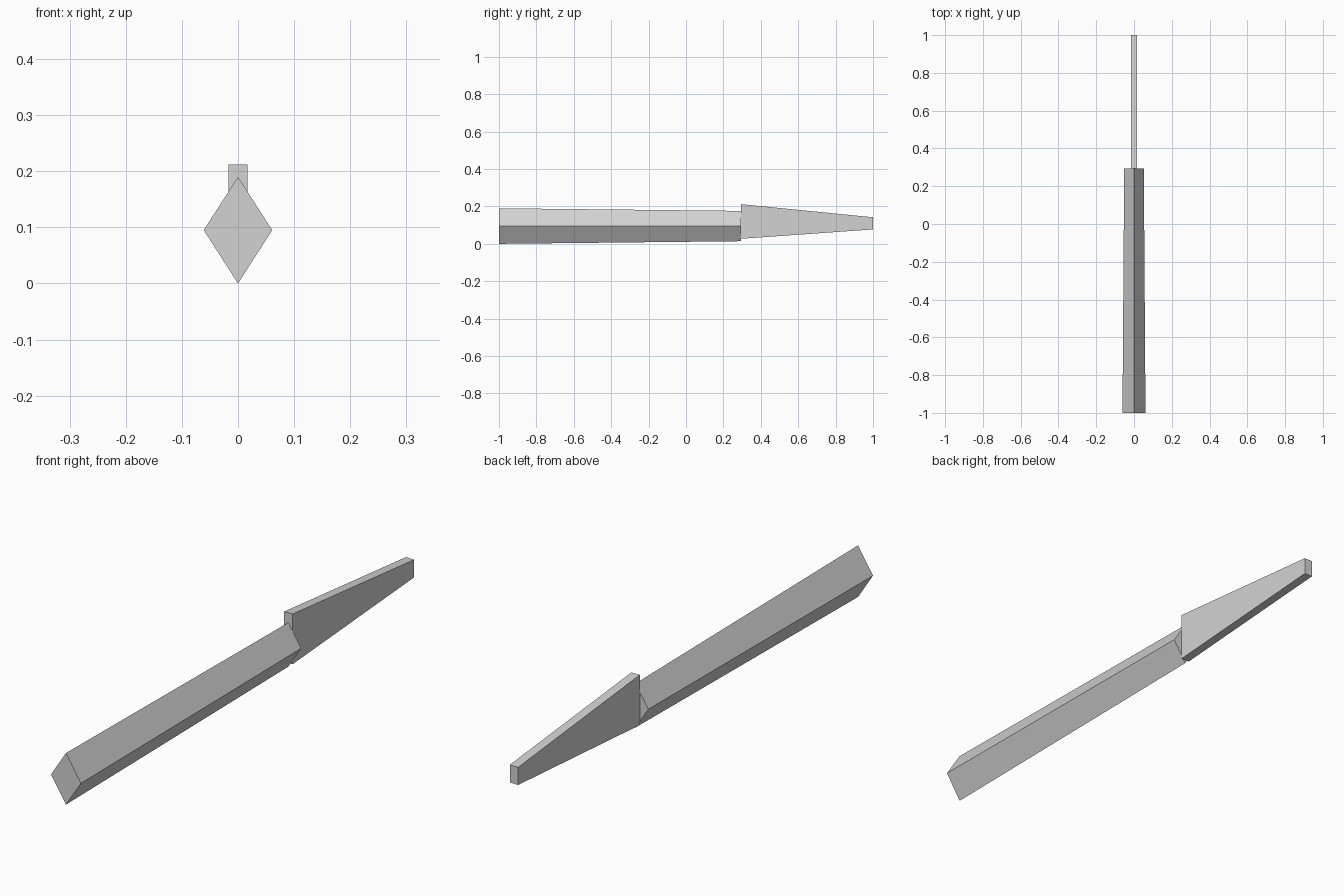
import bpy
import bmesh

cube = bpy.data.objects.get("Cube")
if cube:
    bpy.data.objects.remove(cube, do_unlink=True)

# Single flat colour
grey = bpy.data.materials.new("plain_grey")
grey.use_nodes = True
colour = (0.65, 0.65, 0.65, 1)
grey.diffuse_color = colour
grey.node_tree.nodes["Principled BSDF"].inputs["Base Color"].default_value = colour


def loft(name, sections):
    """Join matching (y, outline) cross-sections into a closed solid."""
    bm = bmesh.new()
    rings = [[bm.verts.new((x, y, z)) for x, z in outline] for y, outline in sections]
    for a, b in zip(rings, rings[1:]):
        for i in range(len(a)):
            j = (i + 1) % len(a)
            bm.faces.new((a[i], a[j], b[j], b[i]))
    bm.faces.new(rings[0])
    bm.faces.new(rings[-1])
    bmesh.ops.recalc_face_normals(bm, faces=bm.faces)
    mesh = bpy.data.meshes.new(name)
    bm.to_mesh(mesh)
    bm.free()
    mesh.materials.append(grey)
    obj = bpy.data.objects.new(name, mesh)
    bpy.context.collection.objects.link(obj)
    return obj


def diamond(half_width, half_height, mid=0.095):
    return [(half_width, mid), (0, mid + half_height),
            (-half_width, mid), (0, mid - half_height)]


def rectangle(half_width, low, high):
    return [(half_width, low), (half_width, high),
            (-half_width, high), (-half_width, low)]


JOIN = 0.293

# Diamond-section handle, tapering slightly towards the blade
loft("handle", [(-1, diamond(0.061, 0.095)), (JOIN, diamond(0.052, 0.081))])

# Thin flat blade, tapering to a blunt tip
loft("blade", [(JOIN, rectangle(0.017, 0.027, 0.212)),
               (1, rectangle(0.017, 0.077, 0.142))])
